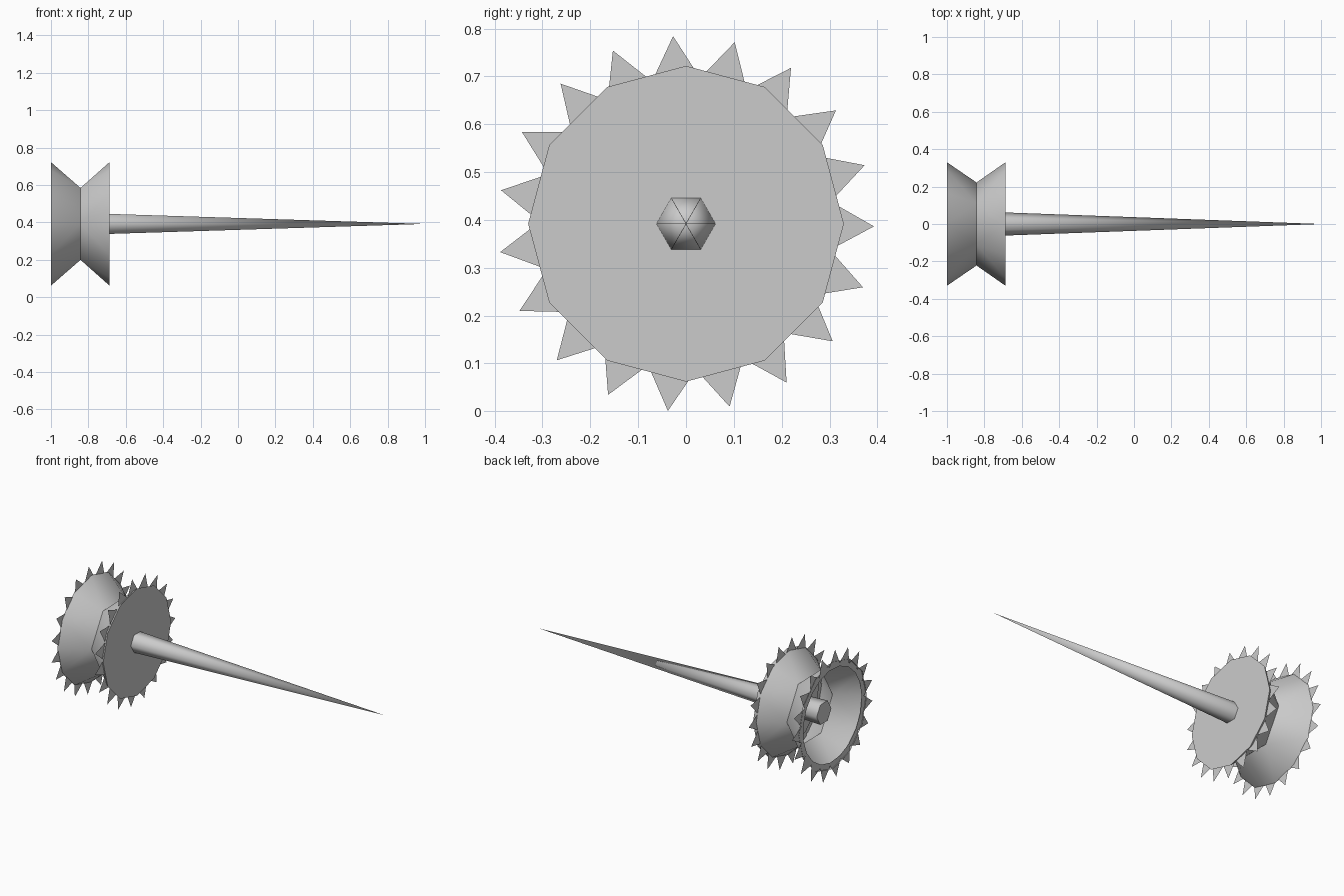
import bpy
import bmesh
from math import sin, cos, radians, pi

if "Cube" in bpy.data.objects:
    bpy.data.objects.remove(bpy.data.objects["Cube"])

AXIS_Z = 0.392


def point(x, r, deg):
    """Point at radius r and angle deg around the long axis."""
    return (x, r * cos(radians(deg)), AXIS_Z + r * sin(radians(deg)))


def ring(bm, x, r, n):
    return [bm.verts.new(point(x, r, i * 360 / n)) for i in range(n)]


def finish(name, bm, smooth=True):
    bmesh.ops.recalc_face_normals(bm, faces=bm.faces[:])
    mesh = bpy.data.meshes.new(name)
    bm.to_mesh(mesh)
    bm.free()
    ob = bpy.data.objects.new(name, mesh)
    bpy.context.collection.objects.link(ob)
    if smooth:
        bpy.ops.object.select_all(action='DESELECT')
        ob.select_set(True)
        bpy.context.view_layer.objects.active = ob
        bpy.ops.object.shade_smooth_by_angle(angle=radians(65))
    return ob


# Spool: two twelve-sided flares meeting at a six-sided waist, open at the back
bm = bmesh.new()
waist = ring(bm, -0.842, 0.222, 6)
back = ring(bm, -1.0, 0.33, 12)
front = ring(bm, -0.687, 0.33, 12)
for rim in (back, front):
    for k in range(6):
        a, b = waist[k], waist[(k + 1) % 6]
        p, q, r = rim[2 * k], rim[2 * k + 1], rim[(2 * k + 2) % 12]
        bm.faces.new((a, p, q))
        bm.faces.new((a, q, b))
        bm.faces.new((b, q, r))
bm.faces.new(front)
finish("spool", bm)

# Spindle: long six-sided spike running from inside the spool to a point
bm = bmesh.new()
base = ring(bm, -0.94, 0.071, 6)
tip = bm.verts.new((1.0, 0, AXIS_Z))
bm.faces.new(base)
for i in range(6):
    bm.faces.new((base[i], base[(i + 1) % 6], tip))
finish("spindle", bm)


# Toothed rings: thin flat sheets with nineteen pointed teeth
def toothed_ring(name, x, teeth=19, start=-0.8):
    bm = bmesh.new()
    step = 360 / teeth
    inner, root, tips = [], [], []
    for i in range(teeth):
        a = start + i * step
        inner.append(bm.verts.new(point(x, 0.285, a - step / 2)))
        root.append(bm.verts.new(point(x, 0.306, a - step / 2)))
        tips.append(bm.verts.new(point(x, 0.393, a)))
    for i in range(teeth):
        j = (i + 1) % teeth
        bm.faces.new((inner[i], root[i], root[j], inner[j]))
        bm.faces.new((root[i], tips[i], root[j]))
    finish(name, bm, smooth=False)


toothed_ring("back_toothed_ring", -0.997)
toothed_ring("front_toothed_ring", -0.702)
